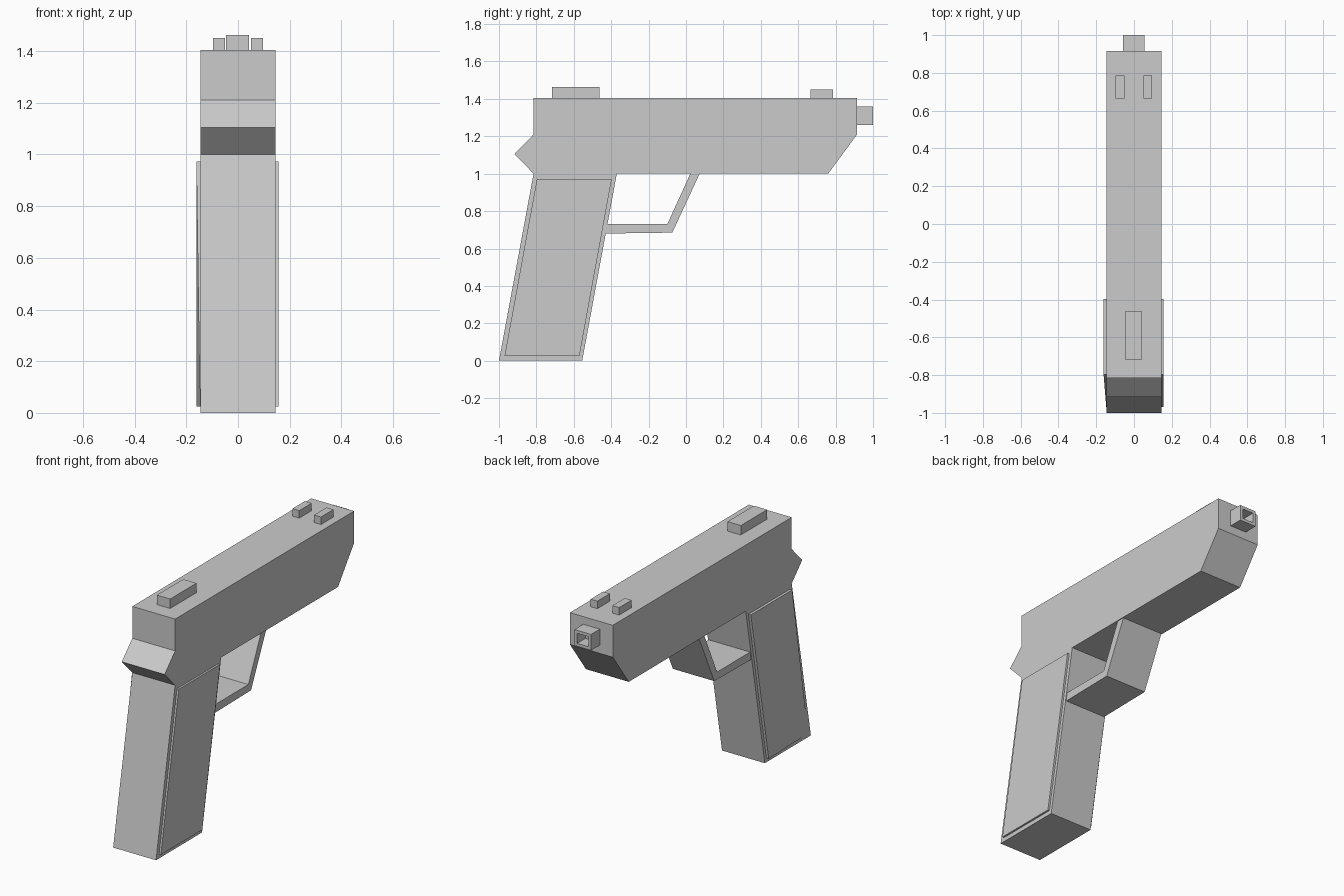
import bpy, bmesh

if "Cube" in bpy.data.objects:
    bpy.data.objects.remove(bpy.data.objects["Cube"])


def extrude_profile(name, points, x0, x1):
    """Extrude a side (y, z) profile from x0 to x1."""
    bm = bmesh.new()
    face = bm.faces.new([bm.verts.new((x0, y, z)) for y, z in points])
    result = bmesh.ops.extrude_face_region(bm, geom=[face])
    for v in result["geom"]:
        if isinstance(v, bmesh.types.BMVert):
            v.co.x = x1
    bmesh.ops.recalc_face_normals(bm, faces=bm.faces)
    mesh = bpy.data.meshes.new(name)
    bm.to_mesh(mesh)
    bm.free()
    obj = bpy.data.objects.new(name, mesh)
    bpy.context.collection.objects.link(obj)
    return obj


def block(name, x0, x1, y0, y1, z0, z1):
    return extrude_profile(name, [(y0, z0), (y1, z0), (y1, z1), (y0, z1)], x0, x1)


W = 0.145

# Slide body with rear spur and slanted nose
extrude_profile("slide", [(-0.815, 1.405), (-0.815, 1.21), (-0.917, 1.105), (-0.815, 1.0),
                          (0.76, 1.0), (0.915, 1.21), (0.915, 1.405)], -W, W)

# Raked grip
extrude_profile("grip", [(-1.0, 0), (-0.555, 0), (-0.37, 1.0), (-0.815, 1.0)], -W, W)

# Grip side panels; the left one sinks in at its lower rear corner
panel = [(-0.97, 0.025), (-0.57, 0.025), (-0.397, 0.972), (-0.797, 0.972)]
extrude_profile("right_grip_panel", panel, 0.14, 0.157)
left = extrude_profile("left_grip_panel", panel, -0.14, -0.161)
for v in left.data.vertices:
    if v.co.x < -0.15 and v.co.y < -0.9:
        v.co.x = -0.147

# Bent trigger guard
extrude_profile("trigger_guard", [(0.073, 1.0), (-0.073, 0.685), (-0.43, 0.68),
                                  (-0.42, 0.73), (-0.10, 0.73), (0.023, 1.0)], -0.14, 0.14)

# Sights
block("rear_sight", -0.047, 0.043, -0.717, -0.463, 1.40, 1.463)
for name, x in (("left_front_sight", -0.074), ("right_front_sight", 0.073)):
    block(name, x - 0.023, x + 0.023, 0.665, 0.785, 1.40, 1.451)

# Square muzzle with a hollow bore
muzzle = block("muzzle", -0.057, 0.055, 0.91, 1.0, 1.26, 1.358)
bm = bmesh.new()
bm.from_mesh(muzzle.data)
bm.faces.ensure_lookup_table()
tip = [f for f in bm.faces if f.normal.y > 0.9]
bmesh.ops.inset_region(bm, faces=tip, thickness=0.026)
bore = bmesh.ops.extrude_face_region(bm, geom=tip)
bmesh.ops.delete(bm, geom=tip, context='FACES')
bmesh.ops.translate(bm, vec=(0, -0.08, 0),
                    verts=[g for g in bore["geom"] if isinstance(g, bmesh.types.BMVert)])
bmesh.ops.recalc_face_normals(bm, faces=bm.faces)
bm.to_mesh(muzzle.data)
bm.free()
